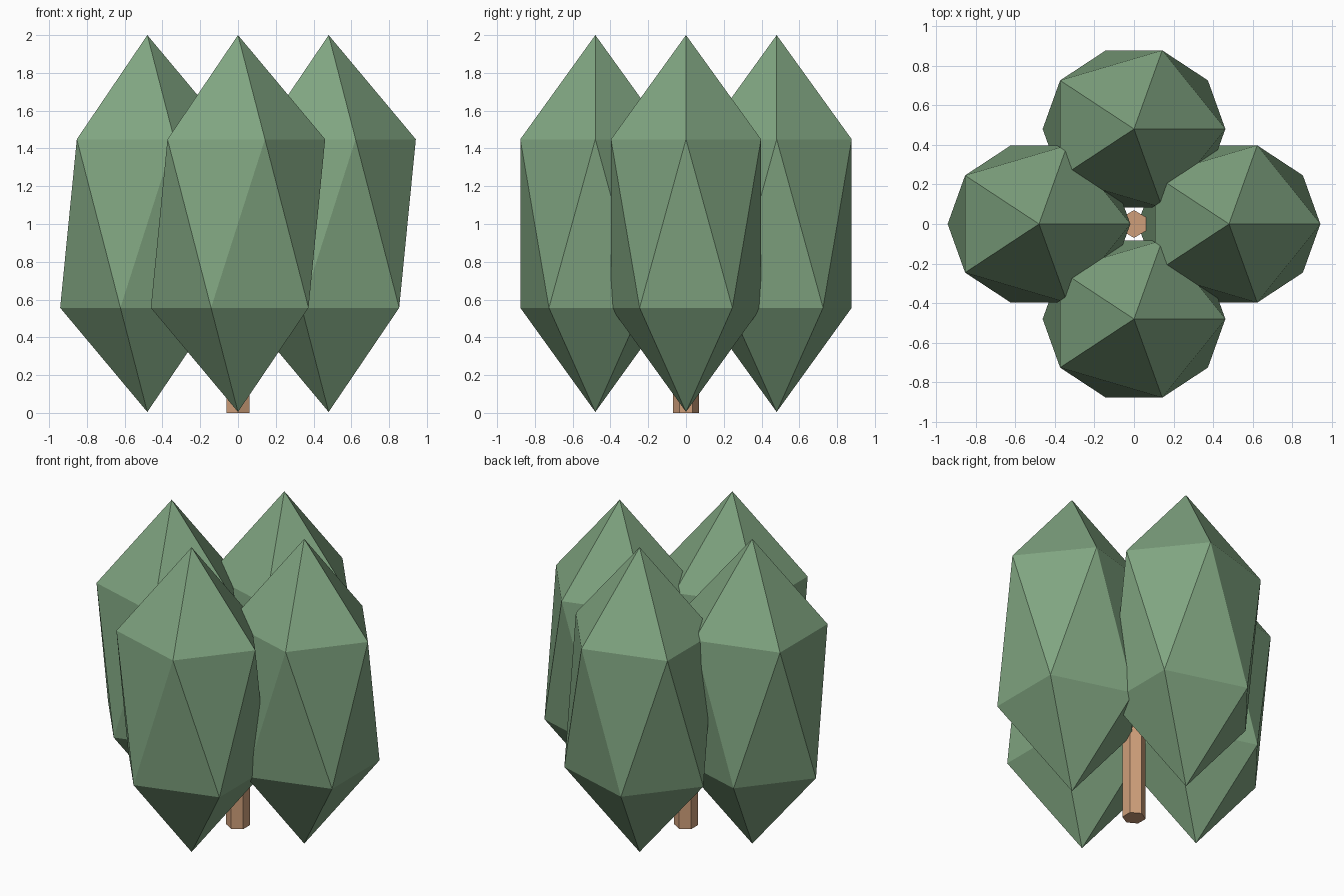
import bpy

if "Cube" in bpy.data.objects:
    bpy.data.objects.remove(bpy.data.objects["Cube"])


def material(name, rgb):
    m = bpy.data.materials.new(name)
    m.diffuse_color = (*rgb, 1.0)
    m.use_nodes = True
    m.node_tree.nodes["Principled BSDF"].inputs["Base Color"].default_value = m.diffuse_color
    return m


leaf_green = material("leaf green", (0.216, 0.376, 0.219))
bark_tan = material("bark tan", (0.62, 0.345, 0.195))

# Trunk: six-sided post whose top is hidden between the foliage clumps
bpy.ops.mesh.primitive_cylinder_add(vertices=6, radius=0.07, depth=1.0,
                                    location=(0, 0, 0.5))
trunk = bpy.context.object
trunk.name = "trunk"
trunk.data.materials.append(bark_tan)

# Foliage: four stretched icosahedra around the trunk
offset = 0.48
clumps = {"left": (-offset, 0), "right": (offset, 0),
          "front": (0, -offset), "back": (0, offset)}
for side, (x, y) in clumps.items():
    bpy.ops.mesh.primitive_ico_sphere_add(subdivisions=1, radius=1.0,
                                          location=(x, y, 1.0025))
    clump = bpy.context.object
    clump.name = "foliage_" + side
    clump.scale = (0.516, 0.467, 0.9975)
    bpy.ops.object.transform_apply(location=False, rotation=False, scale=True)
    clump.data.materials.append(leaf_green)
